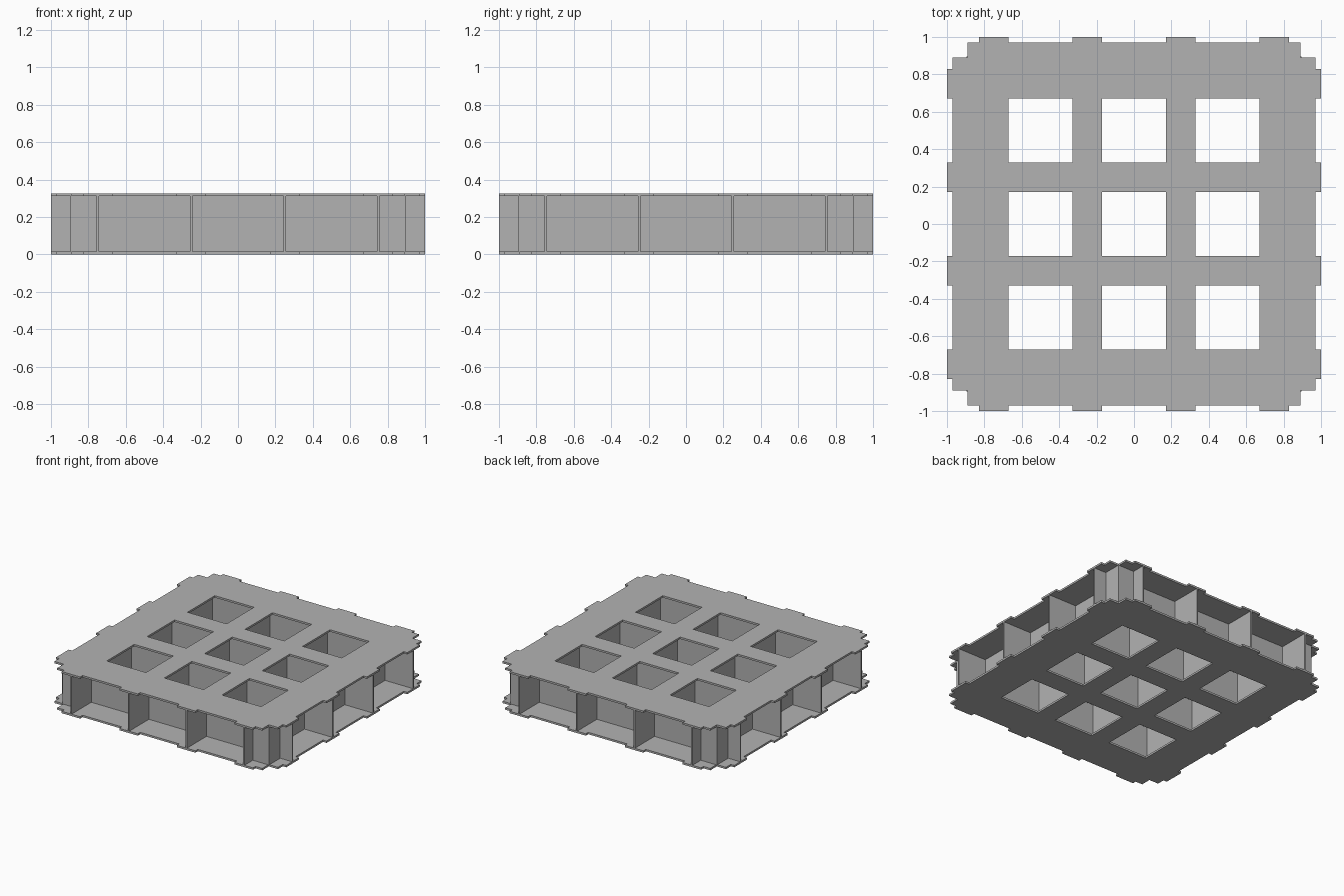
import bpy
import bmesh

HEIGHT, PLATE, WALL = 0.327, 0.015, 0.011
RIBS = (-0.75, -0.25, 0.25, 0.75)
CORNER = 0.89

cube = bpy.data.objects.get("Cube")
if cube:
    bpy.data.objects.remove(cube)

grey = bpy.data.materials.new("plain grey")
grey.use_nodes = True
colour = (0.448, 0.448, 0.448, 1)
grey.diffuse_color = colour
grey.node_tree.nodes["Principled BSDF"].inputs["Base Color"].default_value = colour


def finish(name, bm):
    bmesh.ops.recalc_face_normals(bm, faces=bm.faces)
    mesh = bpy.data.meshes.new(name)
    bm.to_mesh(mesh)
    bm.free()
    mesh.materials.append(grey)
    obj = bpy.data.objects.new(name, mesh)
    bpy.context.collection.objects.link(obj)
    return obj


def box(name, x0, x1, y0, y1):
    """Upright wall filling the gap between the two plates."""
    bm = bmesh.new()
    bmesh.ops.create_cube(bm, size=1)
    for v in bm.verts:
        v.co.x = x1 if v.co.x > 0 else x0
        v.co.y = y1 if v.co.y > 0 else y0
        v.co.z = HEIGHT - PLATE if v.co.z > 0 else PLATE
    return finish(name, bm)


def on_rib(a):
    return any(abs(a - r) < 0.08 for r in RIBS)


def is_solid(x, y):
    """Plate outline with edge tabs, stepped corners and nine windows."""
    ax, ay = abs(x), abs(y)
    if ax > 0.97 or ay > 0.97:
        return on_rib(min(x, y, key=abs)) and min(ax, ay) < 0.83
    if ax > CORNER and ay > CORNER:
        return False
    return ax > 0.67 or ay > 0.67 or on_rib(x) or on_rib(y)


def plate(name, z):
    half = [0.17, 0.33, 0.67, 0.83, CORNER, 0.97, 1.0]
    steps = [-a for a in reversed(half)] + half
    spans = list(zip(steps, steps[1:]))
    bm = bmesh.new()
    for x0, x1 in spans:
        for y0, y1 in spans:
            if is_solid((x0 + x1) / 2, (y0 + y1) / 2):
                bm.faces.new([bm.verts.new((x, y, z)) for x, y in
                              ((x0, y0), (x1, y0), (x1, y1), (x0, y1))])
    bmesh.ops.remove_doubles(bm, verts=bm.verts, dist=0.0001)
    # Thicken the flat outline
    top = bmesh.ops.extrude_face_region(bm, geom=bm.faces[:], use_keep_orig=True)
    for v in top["geom"]:
        if isinstance(v, bmesh.types.BMVert):
            v.co.z += PLATE
    return finish(name, bm)


plate("bottom_plate", 0)
plate("top_plate", HEIGHT - PLATE)

# Crossing ribs that form the cells and stick out at the edges
h = WALL / 2
for i, r in enumerate(RIBS, 1):
    box(f"lengthwise_rib_{i}", r - h, r + h, -1, 1)
    box(f"crosswise_rib_{i}", -1, 1, r - h, r + h)

# Small angled wall pair closing each corner
for sx, side in ((-1, "right"), (1, "left")):
    for sy, end in ((-1, "front"), (1, "back")):
        inner, outer, skin = 0.75, CORNER + h, CORNER - h
        xs, ys = sorted((sx * inner, sx * outer)), sorted((sy * inner, sy * outer))
        box(f"{end}_{side}_corner_wall", *xs, *sorted((sy * skin, sy * outer)))
        box(f"{end}_{side}_corner_side_wall", *sorted((sx * skin, sx * outer)),
            *sorted((sy * inner, sy * skin)))
